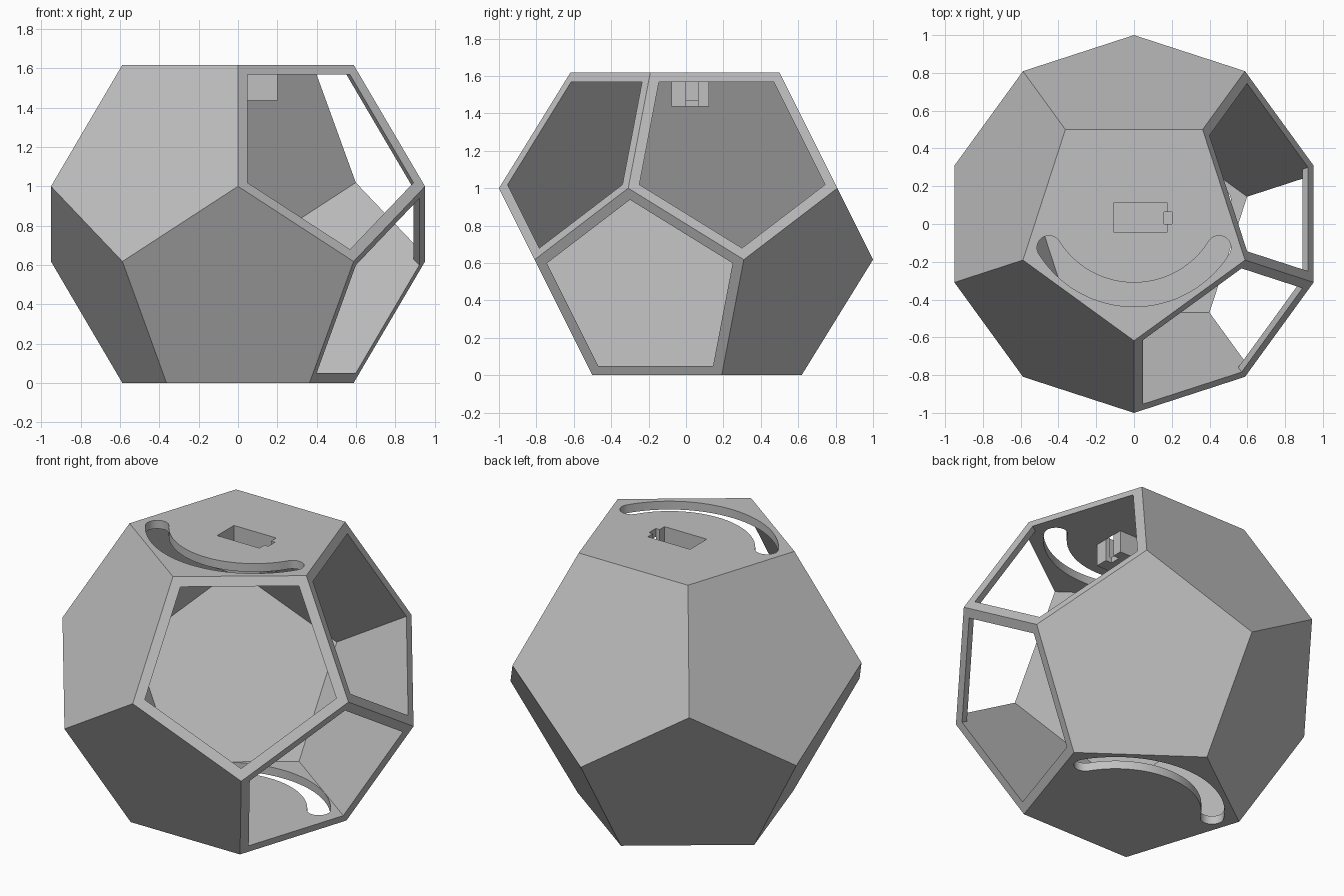
import bpy, bmesh
from math import sin, cos, pi, sqrt, atan2, radians
from mathutils import Vector

if "Cube" in bpy.data.objects:
    bpy.data.objects.remove(bpy.data.objects["Cube"], do_unlink=True)

PHI = (1 + sqrt(5)) / 2
HEIGHT = PHI
INRADIUS = PHI / 2
WALL = 0.05
CENTRE = Vector((0, 0, HEIGHT / 2))

grey = bpy.data.materials.new("matte grey")
grey.use_nodes = True
colour = (0.53, 0.53, 0.53, 1)
grey.diffuse_color = colour
grey.node_tree.nodes["Principled BSDF"].inputs["Base Color"].default_value = colour


def make_object(name, bm):
    bmesh.ops.recalc_face_normals(bm, faces=bm.faces)
    mesh = bpy.data.meshes.new(name)
    bm.to_mesh(mesh)
    bm.free()
    mesh.materials.append(grey)
    obj = bpy.data.objects.new(name, mesh)
    bpy.context.collection.objects.link(obj)
    return obj


def dodecahedron(scale):
    """Regular dodecahedron standing on a face, as four rings of five corners."""
    bm = bmesh.new()
    rings = [(1 / PHI, HEIGHT, -1), (1, 1, -1), (1, 1 / PHI, 1), (1 / PHI, 0, 1)]
    for radius, z, side in rings:
        for i in range(5):
            a = side * pi / 2 + i * 2 * pi / 5
            p = Vector((radius * cos(a), radius * sin(a), z))
            bm.verts.new(CENTRE + (p - CENTRE) * scale)
    bmesh.ops.convex_hull(bm, input=bm.verts)
    bmesh.ops.dissolve_limit(bm, angle_limit=radians(2), verts=bm.verts, edges=bm.edges)
    bmesh.ops.recalc_face_normals(bm, faces=bm.faces)
    bm.normal_update()
    return bm


def box(name, low, high):
    bm = bmesh.new()
    bmesh.ops.create_cube(bm, size=1)
    low, high = Vector(low), Vector(high)
    for v in bm.verts:
        v.co = (low + high) / 2 + v.co * (high - low)
    return make_object(name, bm)


def arc_slot(name, side, z):
    """Round-ended curved slot cutter; side flips it front to back."""
    cy, radius, half = 0.157, 0.531, 0.0635
    end = atan2(0.282, 0.45)
    a0, a1 = -pi + end, -end
    steps = 40

    def arc(cx, cy, r, start, stop, n):
        return [(cx + r * cos(start + (stop - start) * i / n),
                 cy + r * sin(start + (stop - start) * i / n)) for i in range(n)]

    outline = arc(0, cy, radius + half, a0, a1, steps)
    outline += arc(radius * cos(a1), cy + radius * sin(a1), half, a1, a1 + pi, 16)
    outline += arc(0, cy, radius - half, a1, a0, steps)
    outline += arc(radius * cos(a0), cy + radius * sin(a0), half, a0 + pi, a0 + 2 * pi, 16)
    bm = bmesh.new()
    face = bm.faces.new([bm.verts.new((x, side * y, z - 0.1)) for x, y in outline])
    grown = bmesh.ops.extrude_face_region(bm, geom=[face])["geom"]
    bmesh.ops.translate(bm, vec=(0, 0, 0.2),
                        verts=[g for g in grown if isinstance(g, bmesh.types.BMVert)])
    return make_object(name, bm)


def combine(target, tool, operation):
    tool.hide_render = True
    mod = target.modifiers.new(operation.lower(), 'BOOLEAN')
    mod.operation, mod.solver, mod.object = operation, 'EXACT', tool
    bpy.context.view_layer.objects.active = target
    bpy.ops.object.modifier_apply(modifier=mod.name)
    bpy.data.objects.remove(tool, do_unlink=True)


# Outer body
shell = make_object("dodecahedron_shell", dodecahedron(1))

# Cavity, with spikes that open the three windows around one right-hand corner
inner = INRADIUS - WALL
bm = dodecahedron(inner / INRADIUS)
corner = Vector((cos(-pi / 10), sin(-pi / 10), 1 - HEIGHT / 2)).normalized()
for face in [f for f in bm.faces if f.normal.dot(corner) > 0.6]:
    tip = CENTRE + face.normal * inner * sqrt(5)
    bmesh.ops.poke(bm, faces=[face])["verts"][0].co = tip
combine(shell, make_object("cavity_cutter", bm), 'DIFFERENCE')

# Holder under the top face, with its pocket and end notch
combine(shell, box("holder", (-0.14, -0.077, 1.436), (0.2, 0.123, 1.595)), 'UNION')
combine(shell, box("pocket_cutter", (-0.106, -0.046, 1.47), (0.175, 0.113, 1.7)), 'DIFFERENCE')
combine(shell, box("notch_cutter", (0.16, 0, 1.4), (0.2005, 0.064, 1.7)), 'DIFFERENCE')

# Curved slots through the top and the bottom
combine(shell, arc_slot("top_slot_cutter", 1, HEIGHT), 'DIFFERENCE')
combine(shell, arc_slot("bottom_slot_cutter", -1, 0), 'DIFFERENCE')

bpy.ops.object.select_all(action='DESELECT')
shell.select_set(True)
bpy.context.view_layer.objects.active = shell
bpy.ops.object.shade_smooth_by_angle(angle=radians(25))
